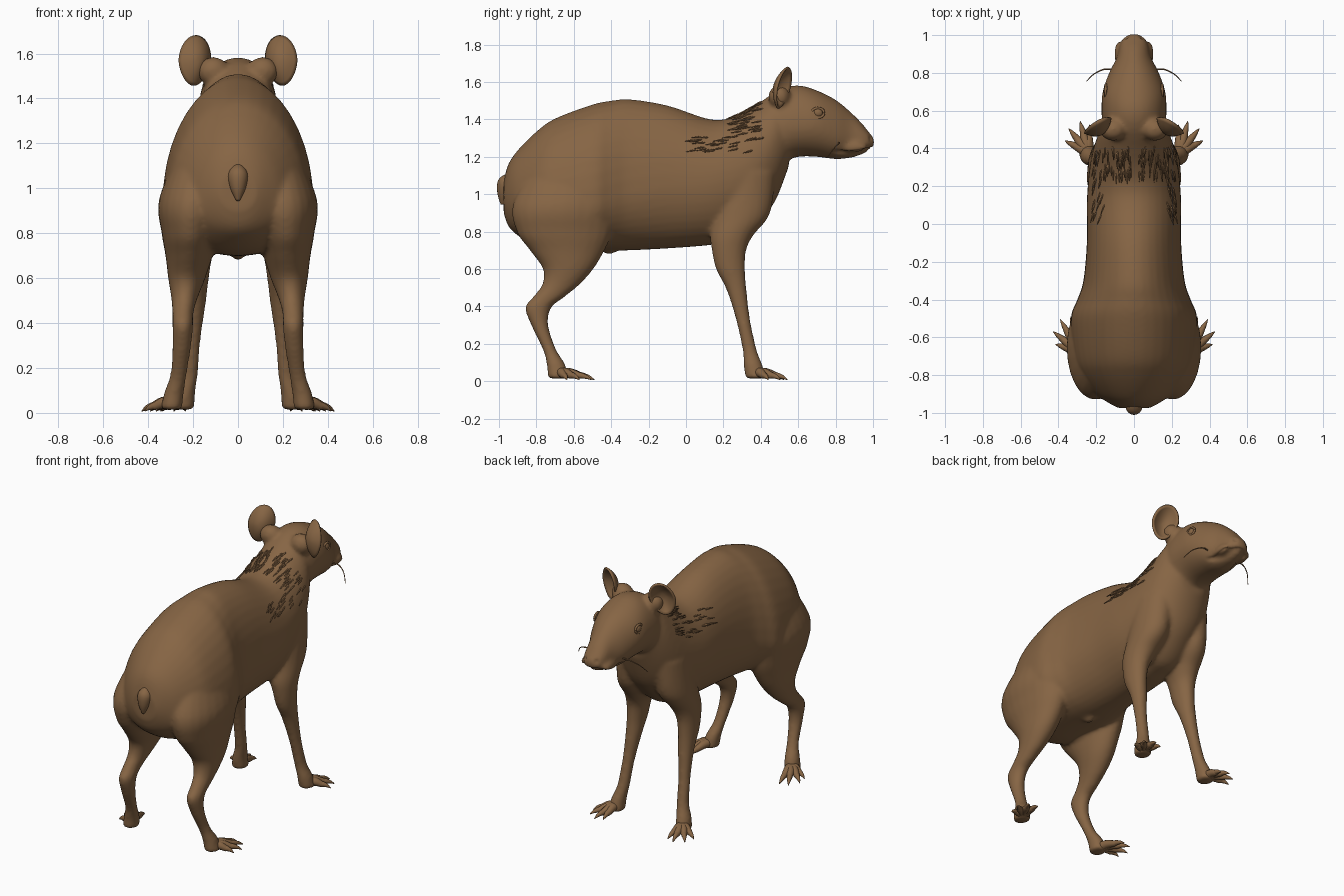
import bpy, bmesh, math, random
from mathutils import Vector, Matrix
from mathutils.bvhtree import BVHTree

if "Cube" in bpy.data.objects:
    bpy.data.objects.remove(bpy.data.objects["Cube"])

random.seed(4)
FUR = bpy.data.materials.new("brown_fur")
FUR.diffuse_color = (0.24, 0.13, 0.058, 1)
FUR.use_nodes = True
FUR.node_tree.nodes["Principled BSDF"].inputs["Base Color"].default_value = FUR.diffuse_color
SIDES = (1, -1)


def smooth_rows(rows, steps=6):
    """Catmull-Rom interpolation of section parameters."""
    out = []
    for i in range(len(rows) - 1):
        p = [rows[max(0, min(len(rows) - 1, i + k))] for k in (-1, 0, 1, 2)]
        for s in range(steps):
            t = s / steps
            out.append([0.5 * (2 * b + (c - a) * t + (2 * a - 5 * b + 4 * c - d) * t * t
                               + (3 * b - a - 3 * c + d) * t ** 3) for a, b, c, d in zip(*p)])
    return out + [list(rows[-1])]


def skin(bm, rings):
    loops = [[bm.verts.new(p) for p in r] for r in rings]
    n = len(loops[0])
    for a, b in zip(loops, loops[1:]):
        for i in range(n):
            bm.faces.new((a[i], a[(i + 1) % n], b[(i + 1) % n], b[i]))
    bm.faces.new(loops[0][::-1])
    bm.faces.new(loops[-1])


def trunk(bm, rows, n=40):
    """Egg-shaped sections along y: (y, top, bottom, half width, height of widest point)."""
    rings = []
    for y, top, bot, w, mid in smooth_rows(rows):
        ring = []
        for i in range(n):
            a = 2 * math.pi * i / n
            s = math.sin(a)
            ring.append((w * math.cos(a), y, mid + s * (top - mid if s > 0 else mid - bot)))
        rings.append(ring)
    skin(bm, rings)


def limb(bm, rows, side, n=24):
    """Horizontal ellipses down a leg: (x, y, z, rx, ry)."""
    skin(bm, [[(side * (x + rx * math.cos(2 * math.pi * i / n)),
                y + ry * math.sin(2 * math.pi * i / n), z) for i in range(n)]
              for x, y, z, rx, ry in smooth_rows(rows)])


def tube(bm, rows, n=10, steps=5):
    """Tapered round tube through (x, y, z, radius)."""
    rows = smooth_rows(rows, steps)
    pts = [Vector(r[:3]) for r in rows]
    rings = []
    for i, p in enumerate(pts):
        d = pts[min(i + 1, len(pts) - 1)] - pts[max(i - 1, 0)]
        q = d.to_track_quat('Z', 'Y')
        rings.append([p + q @ Vector((math.cos(2 * math.pi * k / n),
                                      math.sin(2 * math.pi * k / n), 0)) * rows[i][3]
                      for k in range(n)])
    skin(bm, rings)


def ball(bm, c, r):
    bmesh.ops.create_uvsphere(bm, u_segments=24, v_segments=14, radius=1,
                              matrix=Matrix.Translation(c) @ Matrix.Diagonal((*r, 1)))


def finish(bm, name):
    bmesh.ops.recalc_face_normals(bm, faces=bm.faces)
    me = bpy.data.meshes.new(name)
    bm.to_mesh(me)
    bm.free()
    me.materials.append(FUR)
    me.shade_smooth()
    ob = bpy.data.objects.new(name, me)
    bpy.context.collection.objects.link(ob)
    return ob


# torso, head and legs fused into one skin
bm = bmesh.new()
trunk(bm, [(-.975, 1.07, .90, .08, .98), (-.95, 1.16, .83, .13, .98), (-.9, 1.235, .78, .20, .96),
           (-.8, 1.335, .72, .28, .94), (-.7, 1.405, .70, .32, .93), (-.5, 1.48, .70, .335, .94),
           (-.4, 1.5, .70, .30, .97), (-.3, 1.508, .70, .268, 1.0), (-.1, 1.475, .71, .25, 1.04),
           (.1, 1.408, .725, .25, 1.05), (.2, 1.40, .74, .245, 1.07), (.3, 1.435, .765, .235, 1.1),
           (.4, 1.495, .86, .215, 1.18), (.48, 1.545, .97, .185, 1.28), (.55, 1.55, 1.15, .14, 1.35)])
trunk(bm, [(.38, 1.48, 1.15, .14, 1.34), (.5, 1.56, 1.17, .165, 1.36), (.6, 1.582, 1.2, .172, 1.37),
           (.7, 1.555, 1.2, .166, 1.37), (.8, 1.505, 1.188, .132, 1.33), (.88, 1.44, 1.195, .092, 1.3),
           (.94, 1.38, 1.213, .076, 1.29), (.98, 1.33, 1.23, .06, 1.285), (1.005, 1.3, 1.255, .03, 1.28)])
ball(bm, (0, -.41, .725), (.035, .06, .045))
for s in SIDES:
    limb(bm, [(.17, -.60, 1.18, .09, .2), (.20, -.65, .95, .152, .275), (.213, -.65, .8, .127, .255),
              (.218, -.635, .7, .105, .20), (.228, -.63, .6, .083, .135), (.238, -.67, .516, .06, .1),
              (.245, -.735, .45, .048, .085), (.246, -.79, .393, .046, .07), (.25, -.782, .30, .042, .046),
              (.265, -.73, .17, .037, .036), (.285, -.695, .09, .044, .05), (.297, -.685, .015, .048, .055)], s)
    limb(bm, [(.13, .33, 1.12, .10, .15), (.145, .30, .9, .10, .15), (.165, .245, .78, .085, .115),
              (.18, .23, .7, .067, .092), (.186, .238, .6, .056, .078), (.19, .27, .49, .047, .054),
              (.203, .305, .33, .037, .038), (.216, .34, .17, .037, .038), (.235, .358, .09, .044, .05),
              (.243, .372, .015, .05, .055)], s)
    ball(bm, (s * .11, .5, 1.52), (.07, .06, .065))        # ear root
    ball(bm, (s * .075, .9, 1.25), (.03, .07, .035))       # upper lip
body = finish(bm, "body_head_and_legs")
mod = body.modifiers.new("fuse", 'REMESH')
mod.mode, mod.voxel_size, mod.use_smooth_shade = 'VOXEL', .012, True
mod = body.modifiers.new("soften", 'SMOOTH')
mod.factor, mod.iterations = .5, 8
bpy.context.view_layer.objects.active = body
body.select_set(True)
for m in list(body.modifiers):
    bpy.ops.object.modifier_apply(modifier=m.name)

# mouth line and nostrils pressed into the muzzle
for v in body.data.vertices:
    x, y, z = v.co
    if y > .76:
        line = 1.232 - .012 * math.sin((y - .78) * 18)
        dent = .013 * math.exp(-((z - line) / .009) ** 2) * min(1, max(0, (y - .78) / .04))
        for s in SIDES:
            d = (v.co - Vector((s * .04, .985, 1.295))).length
            dent += .012 * math.exp(-(d / .013) ** 2)
        v.co -= v.normal * dent
body.data.update()

# tail stub
bm = bmesh.new()
tube(bm, [(0, -.945, 1.10, .02), (0, -.962, 1.06, .045), (0, -.975, 1.0, .034), (0, -.983, .945, .008)], 16)
finish(bm, "tail")

# eyes: ball plus lid rim
bm = bmesh.new()
for s in SIDES:
    c = Vector((s * .146, .705, 1.435))
    ball(bm, c, (.016, .026, .024))
    tube(bm, [(c.x + s * (.006 - .1 * (.016 * math.sin(a) + .03 * max(0, math.cos(a)))),
               c.y + .033 * math.cos(a), c.z + .026 * math.sin(a), .007)
              for a in [k * math.pi / 6 for k in range(13)]], 8, 2)
finish(bm, "eyes")

# cupped ears
for s in SIDES:
    bm = bmesh.new()
    c, u = Vector((.185, .505, 1.572)), Vector((.88, -.46, 0))
    v = Vector((-.05, .22, .97)).normalized()
    nrm = v.cross(u)
    if nrm.y < 0:
        nrm = -nrm
    rings = []
    for j in range(1, 9):
        r = j / 8
        ring = []
        for i in range(32):
            a = 2 * math.pi * i / 32
            w = .078 * (1 - .18 * max(0, -math.sin(a)))
            p = c + u * (r * w * math.cos(a)) + v * (r * .112 * math.sin(a)) + nrm * (.05 * r * r - .03)
            ring.append(bm.verts.new((s * p.x, p.y, p.z)))
        rings.append(ring)
    bm.faces.new(rings[0])
    for a, b in zip(rings, rings[1:]):
        for i in range(32):
            bm.faces.new((a[i], a[(i + 1) % 32], b[(i + 1) % 32], b[i]))
    ear = finish(bm, "ear_right" if s > 0 else "ear_left")
    mod = ear.modifiers.new("thickness", 'SOLIDIFY')
    mod.thickness, mod.offset = .012, 0

# toes with claws
FEET = {"hind_toes": ((.295, -.675), [(.335, -.49), (.39, -.505), (.428, -.57), (.415, -.637)]),
        "front_toes": ((.243, .38), [(.235, .525), (.285, .543), (.345, .505), (.365, .44)])}
for name, ((hx, hy), tips) in FEET.items():
    bm = bmesh.new()
    for s in SIDES:
        for tx, ty in tips:
            def at(t, z, r):
                return (s * (hx + (tx - hx) * t), hy + (ty - hy) * t, z, r)
            tube(bm, [at(0, .045, .03), at(.3, .045, .026), at(.58, .032, .019),
                      at(.68, .03, .016), at(.85, .022, .010), at(1, .008, .002)])
    finish(bm, name)

# whiskers
bm = bmesh.new()
for s in SIDES:
    tube(bm, [(s * .08, .81, 1.27, .004), (s * .15, .82, 1.275, .004),
              (s * .21, .795, 1.25, .003), (s * .25, .757, 1.20, .002)], 6)
finish(bm, "whiskers")

# coarse hair tufts on the nape and neck, laid onto the skin
tree = BVHTree.FromObject(body, bpy.context.evaluated_depsgraph_get())
bm = bmesh.new()
for k in range(150):
    s = SIDES[k % 2]
    a = random.uniform(.15, 1.5)
    y = random.uniform(.27, .42) if a > .7 else random.uniform(.05, .42)
    axis = Vector((0, y, 1.2))
    out = Vector((s * math.cos(a), 0, math.sin(a)))
    hit, nrm, _, _ = tree.ray_cast(axis + out, -out)
    if hit is None:
        continue
    back = Vector((0, -1, -.35 * math.cos(a)))
    back = (back - nrm * back.dot(nrm)).normalized()
    mid, tip = hit + back * .02 + nrm * .004, hit + back * .06 + nrm * .009
    tube(bm, [(*(hit - nrm * .006), .003), (*mid, .005), (*tip, .001)], 5, 2)
finish(bm, "neck_hair")
